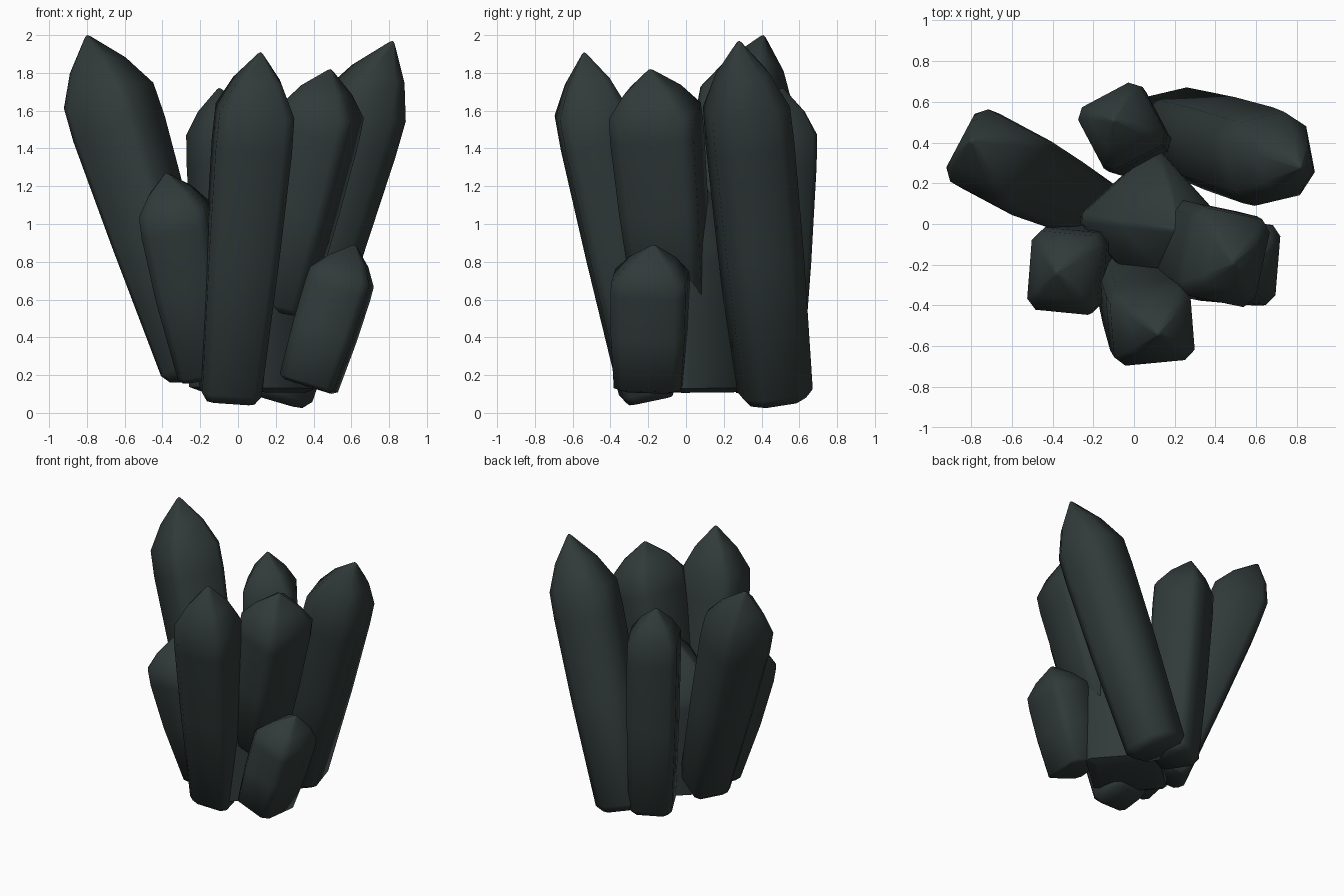
import bpy, bmesh, math
from mathutils import Vector, Matrix

if "Cube" in bpy.data.objects:
    bpy.data.objects.remove(bpy.data.objects["Cube"])

stone = bpy.data.materials.new("dark_green_grey_stone")
stone.diffuse_color = (0.030, 0.043, 0.041, 1)
stone.use_nodes = True
stone.node_tree.nodes["Principled BSDF"].inputs["Base Color"].default_value = stone.diffuse_color


def crystal(name, base, shoulder, tip, hx, hy, turn, base_scale, c=0.74, bulge=0.02):
    """Four-sided crystal with blunted corners: tapered shaft plus pointed cap."""
    base, shoulder, tip = Vector(base), Vector(shoulder), Vector(tip)
    axis = shoulder - base
    tilt = Vector((0, 0, 1)).rotation_difference(axis).to_matrix()
    rot = tilt @ Matrix.Rotation(math.radians(turn), 3, 'Z')
    # c is where the corner cut begins
    outline = [(1, -c), (1, c), (c, 1), (-c, 1), (-1, c), (-1, -c), (-c, -1), (c, -1)]
    # (centre, scale) of each ring from foot to point
    rings = [
        (base, base_scale * 0.78),
        (base + axis * 0.03, base_scale * 0.97),
        (base.lerp(shoulder, 0.5), (base_scale + 1) / 2 + bulge),
        (base.lerp(shoulder, 0.88), 1.0),
        (shoulder, 0.98),
        (shoulder.lerp(tip, 0.5), 0.61),
        (shoulder.lerp(tip, 0.97), 0.06),
    ]
    bm = bmesh.new()
    loops = [[bm.verts.new(p + rot @ Vector((x * hx * s, y * hy * s, 0)))
              for x, y in outline] for p, s in rings]
    for lo, hi in zip(loops, loops[1:]):
        for i in range(8):
            j = (i + 1) % 8
            bm.faces.new((lo[i], lo[j], hi[j], hi[i]))
    bm.faces.new(loops[0][::-1])
    point = bm.verts.new(tip)
    for i in range(8):
        bm.faces.new((loops[-1][i], loops[-1][(i + 1) % 8], point))
    bmesh.ops.recalc_face_normals(bm, faces=bm.faces)
    me = bpy.data.meshes.new(name)
    bm.to_mesh(me)
    bm.free()
    me.materials.append(stone)
    ob = bpy.data.objects.new(name, me)
    bpy.context.collection.objects.link(ob)
    bpy.ops.object.select_all(action='DESELECT')
    ob.select_set(True)
    bpy.context.view_layer.objects.active = ob
    bpy.ops.object.shade_smooth_by_angle(angle=math.radians(62))


# Tall outer crystals
crystal("back_left_crystal", (-0.22, 0.09, 0.2), (-0.685, 0.32, 1.68), (-0.80, 0.41, 2.0), 0.205, 0.205, -28, 0.74)
crystal("back_right_crystal", (0.18, 0.47, 0.08), (0.665, 0.32, 1.62), (0.82, 0.28, 1.97), 0.22, 0.215, 12, 0.9, c=0.55)
crystal("back_crystal", (0.0, 0.42, 0.10), (-0.06, 0.48, 1.48), (-0.10, 0.51, 1.72), 0.178, 0.178, 28, 0.9)
crystal("front_crystal", (-0.045, -0.195, 0.07), (0.09, -0.505, 1.60), (0.12, -0.54, 1.91), 0.203, 0.185, 5, 0.8)
crystal("right_crystal", (0.20, -0.07, 0.55), (0.45, -0.165, 1.60), (0.49, -0.19, 1.82), 0.195, 0.225, -12, 0.85)
# Short crystals
crystal("front_left_crystal", (-0.19, -0.13, 0.18), (-0.34, -0.24, 1.08), (-0.38, -0.24, 1.27), 0.18, 0.20, -5, 0.68, bulge=0.06)
crystal("front_right_crystal", (0.37, -0.195, 0.14), (0.55, -0.19, 0.72), (0.62, -0.17, 0.89), 0.168, 0.20, -5, 0.92)
# Broad core that the others grow from
crystal("centre_crystal", (0.08, 0.01, 0.11), (0.09, 0.01, 0.90), (0.22, -0.03, 1.30), 0.265, 0.265, 42, 1.0, c=0.87, bulge=0)
